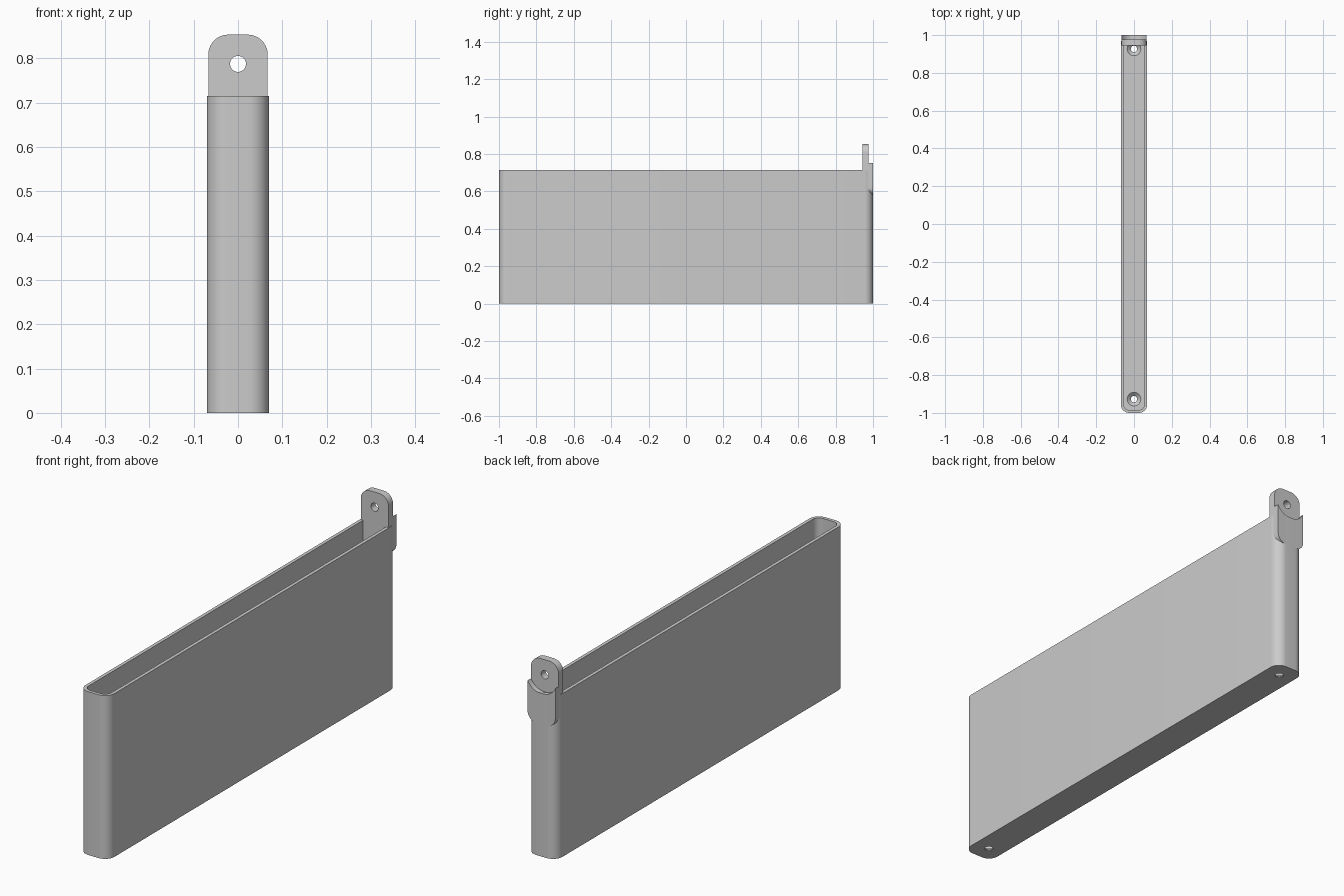
import bpy, bmesh
from math import sin, cos, pi, asin

cube = bpy.data.objects.get("Cube")
if cube:
    bpy.data.objects.remove(cube, do_unlink=True)

grey = bpy.data.materials.new("plain grey")
grey.use_nodes = True
grey.diffuse_color = (0.6, 0.6, 0.6, 1)
grey.node_tree.nodes["Principled BSDF"].inputs["Base Color"].default_value = (0.6, 0.6, 0.6, 1)


def arc(cx, cy, r, start, end, steps=10):
    return [(cx + r * cos(start + (end - start) * i / steps),
             cy + r * sin(start + (end - start) * i / steps)) for i in range(steps + 1)]


def circle(cx, cy, r):
    return arc(cx, cy, r, 0, 2 * pi, 32)[:-1]


def rounded_rect(x, y0, y1, r):
    """Outline from -x to x and y0 to y1 with rounded corners."""
    corners = [(x - r, y0 + r), (x - r, y1 - r), (r - x, y1 - r), (r - x, y0 + r)]
    return [p for i, c in enumerate(corners)
            for p in arc(*c, r, (i - 1) * pi / 2, i * pi / 2)]


def loft(bm, *sections):
    """Skin a wall through (outline, height) sections; return its two end rings."""
    rings = [[bm.verts.new((a, b, h)) for a, b in outline] for outline, h in sections]
    for low, high in zip(rings, rings[1:]):
        for i in range(len(low)):
            bm.faces.new((low[i - 1], low[i], high[i], high[i - 1]))
    return rings[0], rings[-1]


def cap(bm, *rings):
    """Fill the first ring, leaving the other rings open as holes."""
    edges = [bm.edges.get((ring[i - 1], ring[i])) for ring in rings for i in range(len(ring))]
    bmesh.ops.triangle_fill(bm, use_beauty=True, use_dissolve=False, edges=edges)


def finish(name, bm, upright=False):
    if upright:
        for v in bm.verts:
            v.co = v.co.xzy
    bmesh.ops.recalc_face_normals(bm, faces=bm.faces)
    mesh = bpy.data.meshes.new(name)
    bm.to_mesh(mesh)
    bm.free()
    mesh.materials.append(grey)
    obj = bpy.data.objects.new(name, mesh)
    bpy.context.collection.objects.link(obj)
    bpy.ops.object.select_all(action="DESELECT")
    obj.select_set(True)
    bpy.context.view_layer.objects.active = obj
    bpy.ops.object.shade_smooth_by_angle(angle=0.6)


# Long open tray with rounded corners and two countersunk floor holes
TOP, WALL, FLOOR = 0.715, 0.015, 0.02
outer = rounded_rect(0.07, -1, 1, 0.045)
inner = rounded_rect(0.07 - WALL, WALL - 1, 1 - WALL, 0.03)
bm = bmesh.new()
base, floor = loft(bm, (outer, 0), (outer, TOP), (inner, TOP), (inner, FLOOR))
holes = [loft(bm, (circle(0, y, 0.017), 0), (circle(0, y, 0.017), 0.003),
              (circle(0, y, 0.036), FLOOR)) for y in (-0.927, 0.927)]
cap(bm, base, *[h[0] for h in holes])
cap(bm, floor, *[h[1] for h in holes])
finish("tray", bm)

# Hanging tab with its hole
HOLE_Z, FRONT, BACK = 0.787, 0.945, 0.977
bm = bmesh.new()
shape, hole = rounded_rect(0.067, 0.58, 0.853, 0.045), circle(0, HOLE_Z, 0.018)
sides = loft(bm, (shape, FRONT), (shape, BACK))
bore = loft(bm, (hole, FRONT), (hole, BACK))
for ring, opening in zip(sides, bore):
    cap(bm, ring, opening)
finish("hanging_tab", bm, upright=True)

# Back pad: rounded below, scooped above around the hole
half = asin(0.067 / 0.075)
shape = (arc(-0.027, 0.62, 0.04, pi, 1.5 * pi) + arc(0.027, 0.62, 0.04, 1.5 * pi, 2 * pi)
         + arc(0, HOLE_Z, 0.075, -pi / 2 + half, -pi / 2 - half, 20))
bm = bmesh.new()
for ring in loft(bm, (shape, 0.97), (shape, 1.0)):
    cap(bm, ring)
finish("back_pad", bm, upright=True)
